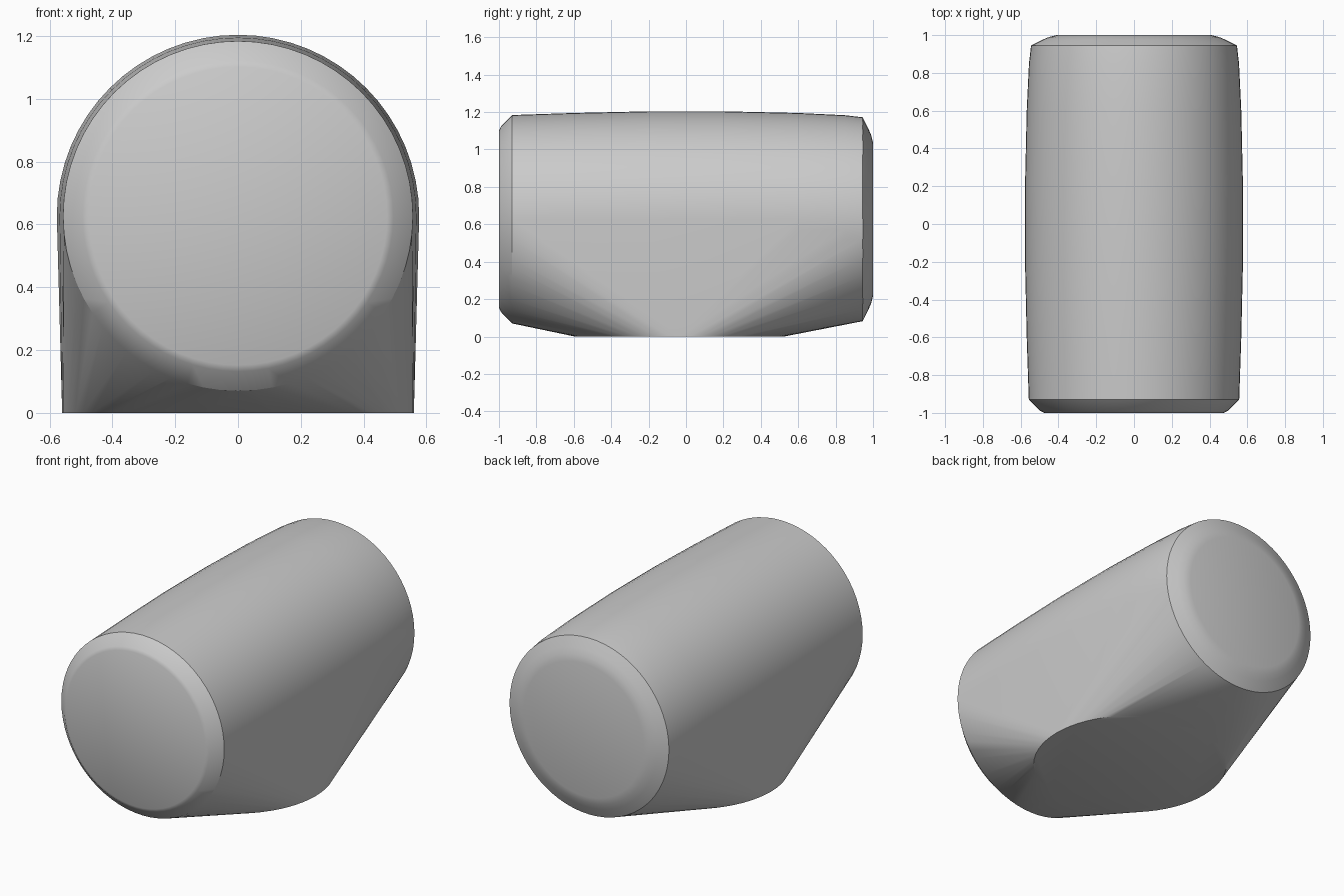
import bpy, bmesh, math

cube = bpy.data.objects.get("Cube")
if cube:
    bpy.data.objects.remove(cube, do_unlink=True)

SEGMENTS = 64
AXIS_Z = 0.627

# Barrel profile: (position along y, radius)
PROFILE = [(-1.0, 0.475), (-0.99, 0.495), (-0.93, 0.557), (-0.6, 0.568),
           (-0.2, 0.577), (0.2, 0.577), (0.6, 0.568), (0.85, 0.556),
           (0.945, 0.545), (0.975, 0.485), (0.99, 0.45), (1.0, 0.41)]
FOOT_RADIUS, FOOT_Y = 0.56, -0.035


def circle(radius):
    for i in range(SEGMENTS):
        a = math.tau * i / SEGMENTS
        yield radius * math.cos(a), radius * math.sin(a)


# Grey material
grey = bpy.data.materials.new("plain grey")
grey.use_nodes = True
colour = (0.6, 0.6, 0.6, 1)
grey.diffuse_color = colour
for node in grey.node_tree.nodes:
    if node.type == 'BSDF_PRINCIPLED':
        node.inputs["Base Color"].default_value = colour

# Barrel rings and flat round foot, wrapped in one convex skin
bm = bmesh.new()
for y, radius in PROFILE:
    for u, v in circle(radius):
        bm.verts.new((u, y, AXIS_Z + v))
for u, v in circle(FOOT_RADIUS):
    bm.verts.new((u, FOOT_Y + v, 0))
hull = bmesh.ops.convex_hull(bm, input=bm.verts)
loose = {e for e in hull["geom_interior"] + hull["geom_unused"]
         if isinstance(e, bmesh.types.BMVert)}
bmesh.ops.delete(bm, geom=list(loose), context='VERTS')

# Merge the flat end caps and foot into single faces
bmesh.ops.dissolve_limit(bm, angle_limit=math.radians(0.1),
                         verts=bm.verts, edges=bm.edges)
bmesh.ops.recalc_face_normals(bm, faces=bm.faces)

mesh = bpy.data.meshes.new("barrel_body")
bm.to_mesh(mesh)
bm.free()
mesh.materials.append(grey)
body = bpy.data.objects.new("barrel_body", mesh)
bpy.context.collection.objects.link(body)

bpy.ops.object.select_all(action='DESELECT')
body.select_set(True)
bpy.context.view_layer.objects.active = body
bpy.ops.object.shade_smooth_by_angle(angle=math.radians(28))
